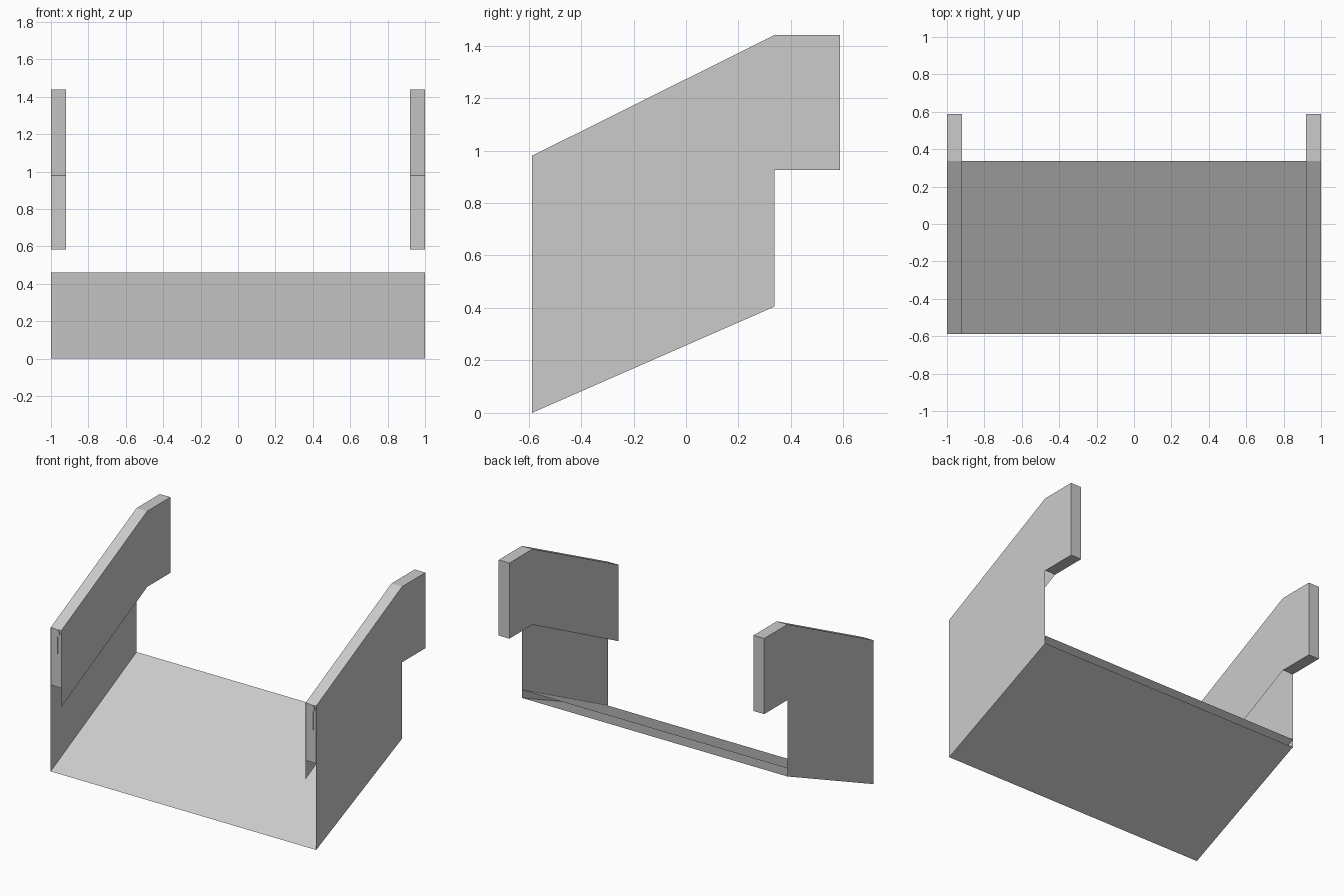
import bpy, bmesh

if "Cube" in bpy.data.objects:
    bpy.data.objects.remove(bpy.data.objects["Cube"])

F, N, B = -0.587, 0.337, 0.587      # front, notch and back depth
XI, XO = 0.92, 1.0                  # inner and outer x of the side panels


def build(name, faces, mirror=True):
    bm = bmesh.new()
    for pts in faces:
        bm.faces.new([bm.verts.new(p) for p in pts])
    bmesh.ops.remove_doubles(bm, verts=bm.verts, dist=1e-4)
    me = bpy.data.meshes.new(name)
    bm.to_mesh(me)
    bm.free()
    ob = bpy.data.objects.new(name, me)
    bpy.context.collection.objects.link(ob)
    if mirror:
        ob.modifiers.new("mirror", 'MIRROR').use_axis[0] = True
    return ob


def flat(x, profile):
    return [(x, y, z) for y, z in profile]


def strip(profile, x0=XI, x1=XO):
    return [[(x0, *a), (x1, *a), (x1, *b), (x0, *b)]
            for a, b in zip(profile, profile[1:])]


# outer side panels, running down to the floor
rim = [(F, 0.98), (N, 1.44), (B, 1.44), (B, 0.925), (N, 0.925)]
outer = flat(XO, [(N, 0.405), (F, 0)] + rim)[::-1]
build("outer_side_panel", [outer])

# inner side panels, upper half only, hollow and open underneath
build("inner_side_panel", [flat(XI, [(F, 0.46)] + rim)])

# top, back and overhang strips joining the two skins
build("side_panel_rim", strip(rim))

# short front caps
build("front_cap", strip([(F + 0.006, 0.585), (F + 0.006, 0.98)]))

# sloping floor: thin wedge, open at the back
build("floor_wedge", strip([(N, 0.405), (F, 0), (N, 0.46)], -XO, XO), False)

# small pin and stem on each front cap
for s in (-1, 1):
    bpy.ops.mesh.primitive_cylinder_add(vertices=12, radius=0.026, depth=0.006,
        location=(s * 0.96, F + 0.003, 0.953), rotation=(1.5708, 0, 0))
    bpy.context.object.name = "front_pin"
    bpy.ops.mesh.primitive_cube_add(size=1, location=(s * 0.963, F + 0.003, 0.87))
    bpy.context.object.name = "front_stem"
    bpy.context.object.scale = (0.026, 0.006, 0.12)
